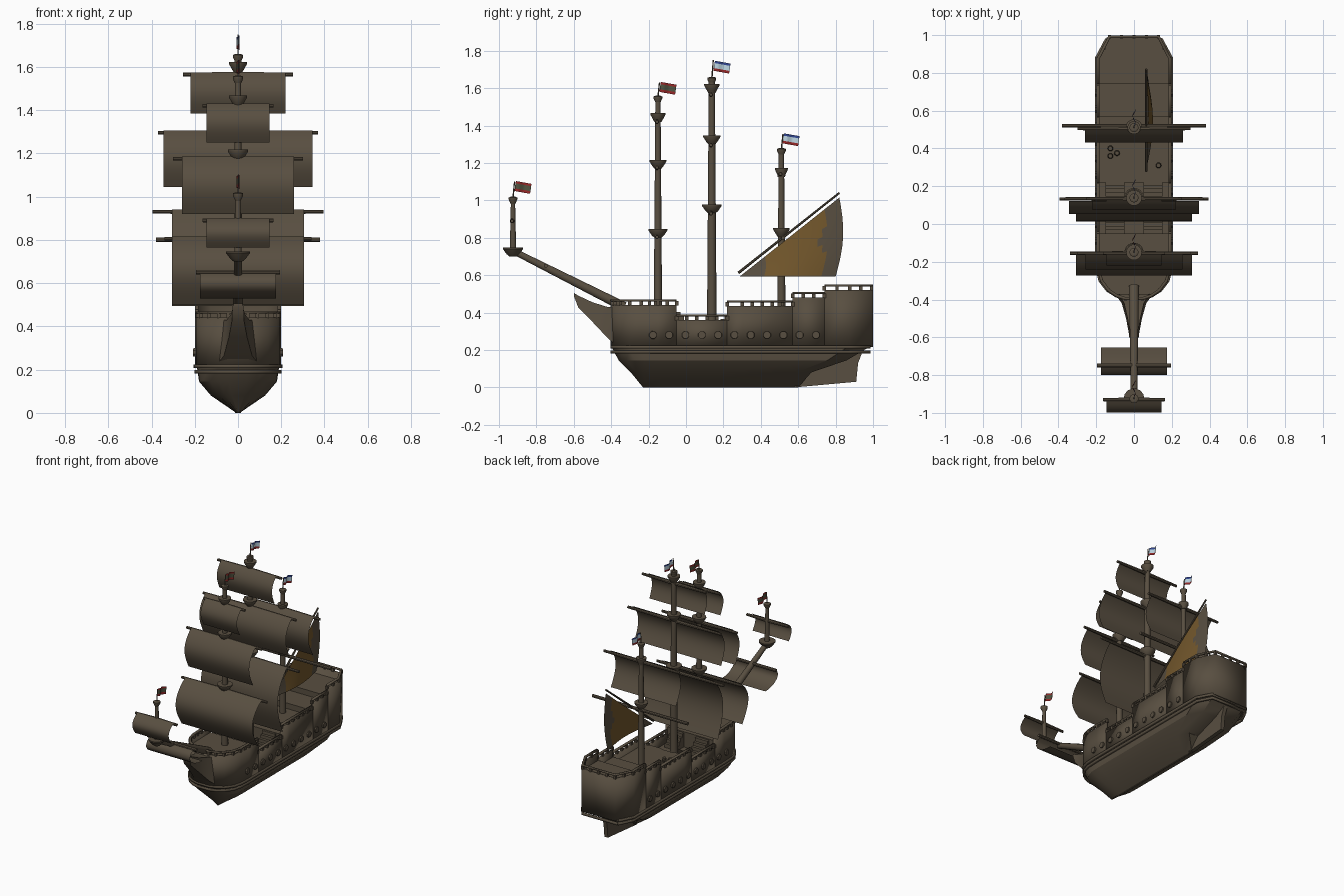
import bpy, bmesh, math
from mathutils import Vector

if "Cube" in bpy.data.objects:
    bpy.data.objects.remove(bpy.data.objects["Cube"])

def material(name, r, g, b):
    m = bpy.data.materials.new(name)
    m.diffuse_color = (r, g, b, 1)
    m.use_nodes = True
    m.node_tree.nodes["Principled BSDF"].inputs["Base Color"].default_value = m.diffuse_color
    return m

WOOD = material("weathered_wood", 0.098, 0.077, 0.052)
TAN = material("tan_patch", 0.17, 0.095, 0.025)
RED = material("flag_red", 0.30, 0.02, 0.02)
BLUE = material("flag_blue", 0.03, 0.06, 0.28)
PALE = material("flag_pale", 0.50, 0.66, 0.75)
OLIVE = material("flag_olive", 0.08, 0.085, 0.05)

def finish(name, bm, mats=(WOOD,), closed=True, angle=35):
    if closed:
        bmesh.ops.recalc_face_normals(bm, faces=bm.faces)
    me = bpy.data.meshes.new(name)
    bm.to_mesh(me)
    bm.free()
    for m in mats:
        me.materials.append(m)
    me.shade_smooth()
    me.set_sharp_from_angle(angle=math.radians(angle))
    ob = bpy.data.objects.new(name, me)
    bpy.context.collection.objects.link(ob)
    return ob

def loft(name, rings, loop=True, caps=True, **kw):
    """Skin a list of equal-length point rings."""
    bm = bmesh.new()
    vs = [[bm.verts.new(p) for p in r] for r in rings]
    n = len(vs[0])
    for a, b in zip(vs, vs[1:]):
        for i in range(n if loop else n - 1):
            j = (i + 1) % n
            bm.faces.new((a[i], a[j], b[j], b[i]))
    if caps:
        bm.faces.new(vs[0][::-1])
        bm.faces.new(vs[-1])
    return finish(name, bm, closed=caps, **kw)

def box(name, c, s):
    rings = [[(c[0] + i * s[0] / 2, c[1] + j * s[1] / 2, c[2] + k * s[2] / 2)
              for i, j in ((-1, -1), (1, -1), (1, 1), (-1, 1))] for k in (-1, 1)]
    return loft(name, rings)

def spar(name, a, b, r1, r2, seg=12):
    a, b = Vector(a), Vector(b)
    q = (b - a).to_track_quat('Z', 'Y')
    ring = lambda p, r: [p + q @ Vector((r * math.cos(t), r * math.sin(t), 0))
                         for t in (2 * math.pi * (i + .5) / seg for i in range(seg))]
    return loft(name, [ring(a, r1), ring(b, r2)])

def lathe(name, y, prof, seg=14):
    return loft(name, [[(r * math.cos(2 * math.pi * i / seg), y + r * math.sin(2 * math.pi * i / seg), z)
                        for i in range(seg)] for r, z in prof])

# Plan outline of the hull, starboard half: (y, x)
PLAN = [(-.395, .045), (-.38, .09), (-.35, .135), (-.30, .172), (-.24, .187), (-.15, .19),
        (.3, .19), (.875, .19), (.992, .13)]

def half_x(y):
    for (y0, x0), (y1, x1) in zip(PLAN, PLAN[1:]):
        if y <= y1:
            return x0 + (x1 - x0) * (y - y0) / (y1 - y0)
    return PLAN[-1][1]

def clip(y0, y1):
    ys = [y0] + [y for y, _ in PLAN if y0 < y < y1] + [y1]
    return [(half_x(y), y) for y in ys]

# Hull body: levels of (z, bow y, stern y, half width)
rings = []
for z, yb, ys, w in [(0, -.23, .60, .008), (.08, -.295, .67, .125), (.145, -.36, .86, .18),
                     (.21, -.395, .97, .19), (.24, -.395, .992, .19), (.30, -.395, .992, .19)]:
    right = [(x * w / .19, yb + (y + .395) / 1.387 * (ys - yb), z) for y, x in PLAN]
    rings.append(right + [(-x, y, zz) for x, y, zz in reversed(right)])
loft("hull_body", rings, angle=25)

def strip(name, pts, z0, z1, thick=.016):
    ob = loft(name, [[(x, y, z0) for x, y in pts], [(x, y, z1) for x, y in pts]], loop=False, caps=False)
    m = ob.modifiers.new("thickness", 'SOLIDIFY')
    m.thickness, m.offset = thick, 0

# Bulwarks with open rails, and the decks inside: (y0, y1, rail top, deck height)
for name, y0, y1, top, deck in [("forecastle", -.395, -.05, .47, .41), ("waist", -.05, .22, .39, .30),
                                ("quarter_deck", .22, .57, .465, .39), ("poop_deck", .57, .74, .51, .43),
                                ("stern_deck", .74, .992, .55, .47)]:
    right = clip(y0, y1)
    left = [(-x, y) for x, y in right]
    runs = [left[::-1] + right] if y0 < -.39 else [right + left[::-1]] if y1 > .99 else [right, left]
    for run in runs:
        strip(name + "_wall", run, .215, top - .03)
        strip(name + "_rail", run, top - .01, top)
        for (xa, ya), (xb, yb) in zip(run, run[1:]):
            n = max(1, round(math.hypot(xb - xa, yb - ya) / .058))
            for i in range(n + 1):
                box(name + "_post", (xa + (xb - xa) * i / n, ya + (yb - ya) * i / n, top - .02), (.016, .018, .024))
    if deck > .3:
        plan = [(x - .002, y) for x, y in right]
        plan += [(-x, y) for x, y in reversed(plan)]
        loft(name + "_floor", [[(x, y, z) for x, y in plan] for z in (.29, deck)])

# Wales around the hull
for z, g in ((.215, 1.05), (.19, 1.02)):
    r = [(x * g, y * 1.005) for x, y in clip(-.395, .975)]
    strip("wale", [(-x, y) for x, y in r[::-1]] + r + [(-r[-1][0], r[-1][1])], z - .008, z + .008, .014)

# Rudder and skeg
fin = [(.58, 0), (.91, .03), (.92, .13), (.955, .22), (.6, .16)]
loft("rudder", [[(x, y, z) for y, z in fin] for x in (-.014, .014)])

# Beak under the bowsprit: (y, half width, low z, high z)
loft("beak", [[(-w, y, b), (w, y, b), (w * .8, y, t), (-w * .8, y, t)] for y, w, b, t in
              [(-.37, .10, .22, .43), (-.42, .065, .265, .43), (-.50, .042, .35, .455),
               (-.575, .028, .425, .49), (-.60, .026, .49, .505)]], angle=50)

# Gun ports
for s in (-1, 1):
    for i in range(11):
        y = -.177 + i * .0872
        spar("gun_port", (s * .19, y, .28), (s * .207, y, .28), .023, .02, 8)

# Deck fittings: stairs, grating, barrels
for s in (-1, 1):
    for i in range(4):
        box("stair", (s * .10, .215 - i * .02, .302 + .0425 - i * .011), (.10, .02, .085 - i * .022))
        box("fore_stair", (s * .10, -.04 + i * .02, .302 + .05 - i * .012), (.10, .02, .10 - i * .024))
for i in range(5):
    box("hatch_bar", (0, .03 + i * .015, .308), (.12, .007, .016))
for x, y, z in ((-.125, .40, .39), (-.125, .36, .39), (-.09, .375, .39), (.13, .31, .39), (-.13, 0, .30)):
    lathe("barrel", y, [(.011, z), (.015, z + .018), (.011, z + .036)], 10).location.x = x

# Masts with cup-shaped tops and flagpoles: (y, foot, head, radius, top heights, pole tip)
def nest(y, z, r):
    lathe("mast_top", y, [(.02, z - .035), (r * .65, z - .022), (r, z + .004), (r, z + .012), (.015, z + .012)])

for name, y, foot, head, r, tops, tip in [
        ("fore_mast", -.15, .40, 1.56, .023, [(.835, .052), (1.205, .047), (1.455, .042)], 1.63),
        ("main_mast", .138, .29, 1.66, .027, [(.965, .053), (1.335, .047), (1.61, .042)], 1.75),
        ("mizzen_mast", .51, .38, 1.28, .023, [(.84, .045), (1.16, .035)], 1.355),
        ("sprit_mast", -.925, .71, 1.02, .018, [(.735, .055)], 1.10)]:
    spar(name, (0, y, foot), (0, y, head), r, r * .62)
    lathe("mast_cap", y, [(.012, head - .04), (.024, head - .015), (.024, head - .005), (.012, head)])
    spar("flag_pole", (0, y, head - .01), (0, y + .008, tip), .004, .003, 6)
    for z, nr in tops:
        nest(y, z, nr)
spar("bowsprit", (0, -.33, .43), (0, -.935, .735), .027, .017)

# Square sails on yards: (mast y, top z, bottom z, half width, yard half, belly, drift)
def sail(name, pts, w):
    loft(name, [[(-w, y, z), (w, y, z)] for y, z in pts], loop=False, caps=False, angle=60)

for y, zt, zb, w, yard, belly, drift in [
        (-.15, .815, .50, .306, .34, .09, .04), (-.15, 1.185, .92, .258, .30, .062, .03),
        (-.15, 1.43, 1.25, .145, .165, .045, .02),
        (.138, .94, .495, .306, .395, .085, .05), (.138, 1.305, 1.045, .345, .37, .057, .03),
        (.138, 1.575, 1.385, .22, .255, .04, .02),
        (.51, 1.15, .88, .26, .30, .06, .01),
        (-.925, .90, .765, .145, .165, .045, .025)]:
    y0 = y - .015
    pts = []
    for i in range(15):
        t = i / 14
        pts.append((y0 - belly * math.sin(math.pi * t ** .85) - drift * t, zt - (zt - zb) * t))
    sail("square_sail", pts, w)
    for s in (-1, 1):
        spar("yard", (0, y - .005, zt - .01), (s * yard, y - .005, zt - .01), .013, .009, 8)
spar("crossjack_yard", (-.38, .52, .80), (.38, .52, .80), .011, .011, 8)

# Sail slung below the bowsprit
sail("sprit_sail", [(-.75, .65), (-.785, .63), (-.80, .60), (-.785, .57), (-.745, .545), (-.70, .533), (-.655, .53)], .175)
spar("sprit_yard", (-.195, -.75, .65), (.195, -.75, .65), .011, .011, 8)

# Lateen sail with a tan patch, and its slanted yard
bm = bmesh.new()
N, M = 20, 8
grid = []
for i in range(N + 1):
    u = i / N
    row = []
    for j in range(M + 1):
        v = j / M
        y = .29 + u * (.51 + .02 * v) + .03 * u * math.sin(math.pi * v)
        z = .592 + .42 * u * v + .003 * v
        row.append(bm.verts.new((.065 + .035 * math.sin(math.pi * u) * (1 - .7 * v), y, z)))
    grid.append(row)
for i in range(N):
    for j in range(M):
        f = bm.faces.new((grid[i][j], grid[i + 1][j], grid[i + 1][j + 1], grid[i][j + 1]))
        c = f.calc_center_median()
        f.material_index = int(.42 < c.y < .73 + .02 * math.sin(c.z * 30))
finish("lateen_sail", bm, (WOOD, TAN), closed=False, angle=60)
spar("lateen_yard", (.065, .28, .612), (.065, .82, 1.04), .008, .006, 8)

# Striped flags: (y, z of lower edge, stripe materials bottom to top)
for y, z, mats in [(-.143, 1.58, (RED, OLIVE, RED)), (.146, 1.693, (RED, PALE, BLUE)),
                   (.515, 1.305, (RED, PALE, BLUE)), (-.918, 1.05, (RED, OLIVE, RED))]:
    bm = bmesh.new()
    g = [[bm.verts.new((.008 * math.sin(i * 1.3), y + .014 * i + .003 * k, z - .0025 * i + h))
          for k, h in enumerate((0, .014, .041, .053))] for i in range(7)]
    for i in range(6):
        for k in range(3):
            f = bm.faces.new((g[i][k], g[i + 1][k], g[i + 1][k + 1], g[i][k + 1]))
            f.material_index = k
    finish("flag", bm, mats, closed=False, angle=60)
